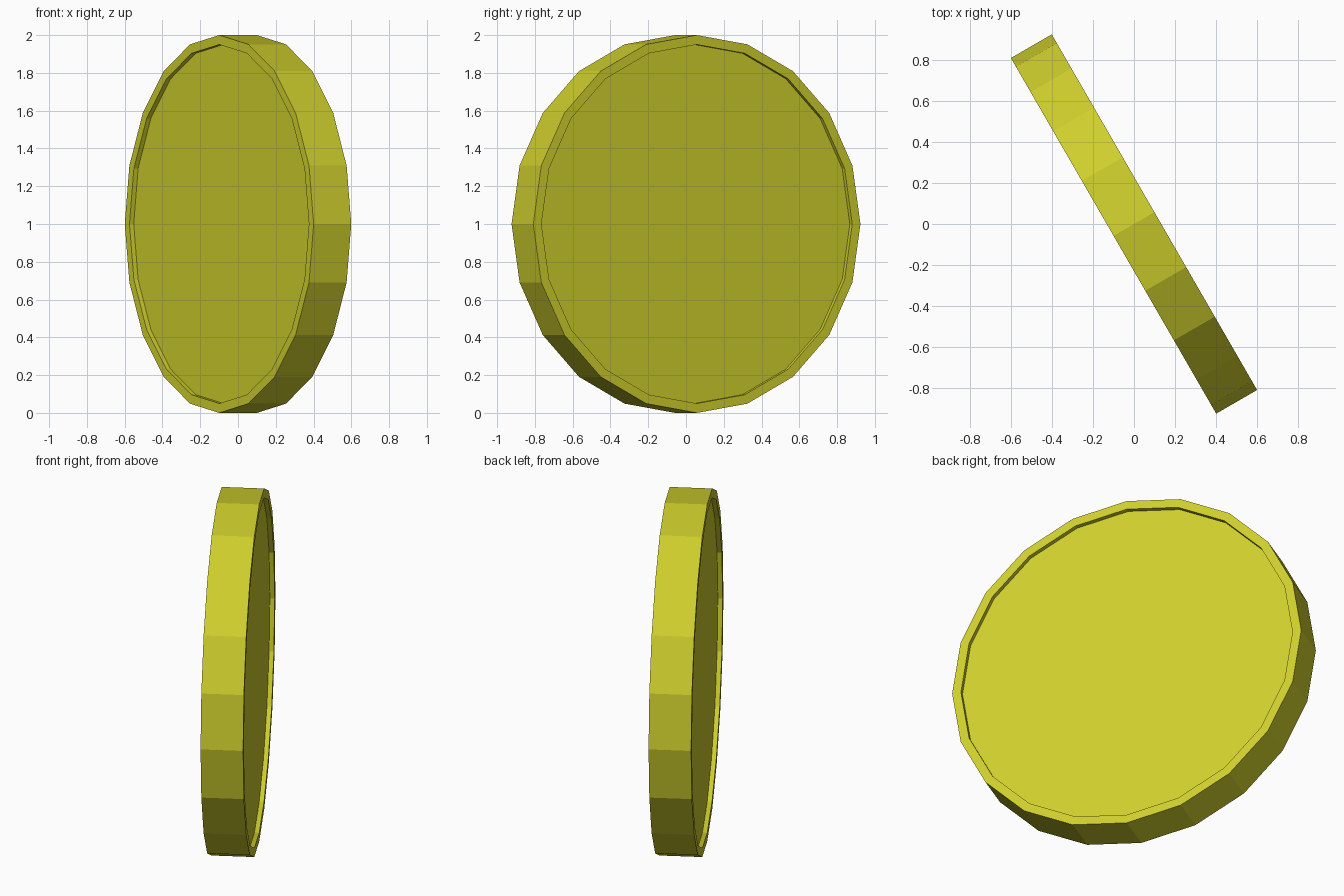
import bpy, bmesh
from math import radians

if "Cube" in bpy.data.objects:
    bpy.data.objects.remove(bpy.data.objects["Cube"])

SIDES, RADIUS, THICK = 20, 1.0, 0.23
RIM, DEPTH = 0.05, 0.026

mat = bpy.data.materials.new("yellow")
mat.diffuse_color = (0.62, 0.62, 0.026, 1)
mat.use_nodes = True
mat.node_tree.nodes["Principled BSDF"].inputs["Base Color"].default_value = mat.diffuse_color

# Coin disc standing on its edge, turned 30 degrees
bpy.ops.mesh.primitive_cylinder_add(vertices=SIDES, radius=RADIUS, depth=THICK,
                                    location=(0, 0, RADIUS),
                                    rotation=(0, radians(90), radians(30)))
coin = bpy.context.object
coin.name = "coin"
coin.data.materials.append(mat)

# Raised rim: inset each cap, then sink its centre with straight walls
bm = bmesh.new()
bm.from_mesh(coin.data)
bm.normal_update()
for cap in [f for f in bm.faces if len(f.verts) == SIDES]:
    inward = -cap.normal.copy()
    bmesh.ops.inset_region(bm, faces=[cap], thickness=0.01)
    for v in cap.verts:
        v.co.xy = v.co.xy.normalized() * (RADIUS - RIM)
    floor = bmesh.ops.extrude_face_region(bm, geom=[cap])["geom"]
    bmesh.ops.translate(bm, vec=inward * DEPTH,
                        verts=[g for g in floor if isinstance(g, bmesh.types.BMVert)])
    if cap.is_valid:
        bmesh.ops.delete(bm, geom=[cap], context='FACES_ONLY')
bmesh.ops.recalc_face_normals(bm, faces=bm.faces)
bm.to_mesh(coin.data)
bm.free()
